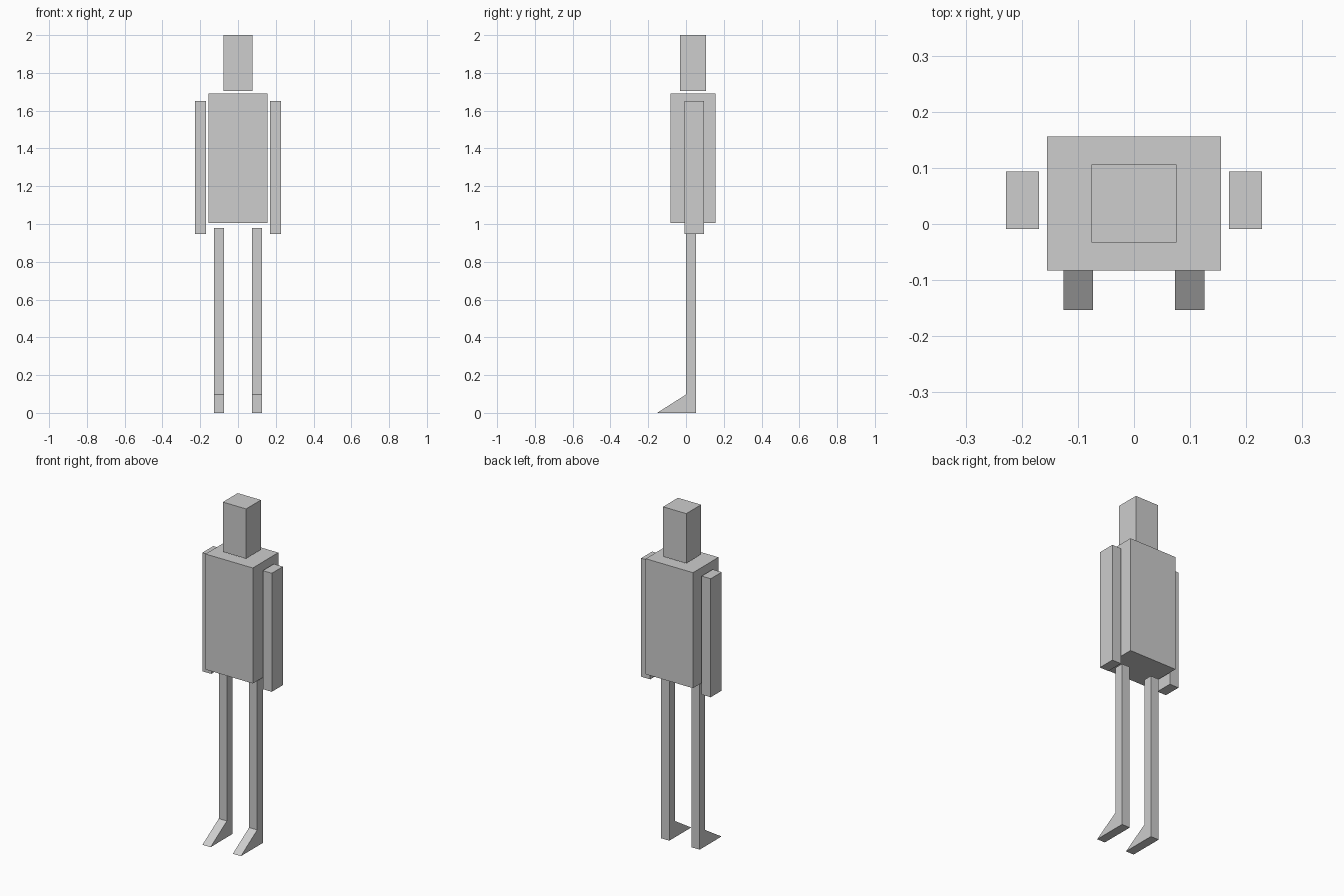
import bpy
import bmesh

if "Cube" in bpy.data.objects:
    bpy.data.objects.remove(bpy.data.objects["Cube"])

grey = bpy.data.materials.new("light_grey")
grey.diffuse_color = (0.61, 0.61, 0.61, 1)
grey.use_nodes = True
grey.node_tree.nodes["Principled BSDF"].inputs["Base Color"].default_value = grey.diffuse_color


def extrude_profile(name, profile, x0, x1):
    """Extrude a closed (y, z) outline from x0 to x1."""
    bm = bmesh.new()
    face = bm.faces.new([bm.verts.new((x0, y, z)) for y, z in profile])
    ext = bmesh.ops.extrude_face_region(bm, geom=[face])
    moved = [v for v in ext["geom"] if isinstance(v, bmesh.types.BMVert)]
    bmesh.ops.translate(bm, verts=moved, vec=(x1 - x0, 0, 0))
    bmesh.ops.recalc_face_normals(bm, faces=bm.faces)
    mesh = bpy.data.meshes.new(name)
    bm.to_mesh(mesh)
    bm.free()
    mesh.materials.append(grey)
    obj = bpy.data.objects.new(name, mesh)
    bpy.context.collection.objects.link(obj)
    return obj


def box(name, x0, x1, y0, y1, z0, z1):
    return extrude_profile(name, [(y0, z0), (y1, z0), (y1, z1), (y0, z1)], x0, x1)


# Head and torso
box("head", -0.076, 0.076, -0.033, 0.106, 1.705, 2.0)
box("torso", -0.155, 0.155, -0.083, 0.156, 1.005, 1.69)

# Leg outline with a wedge foot pointing forward
leg_outline = [(-0.153, 0), (0.052, 0), (0.052, 0.98), (0, 0.98), (0, 0.097)]

for side, s in (("left", -1), ("right", 1)):
    # Arms in two stacked segments
    box(side + "_upper_arm", s * 0.169, s * 0.228, -0.009, 0.094, 1.29, 1.65)
    box(side + "_forearm", s * 0.169, s * 0.228, -0.009, 0.094, 0.947, 1.29)
    # Leg and foot
    extrude_profile(side + "_leg", leg_outline, s * 0.073, s * 0.126)
